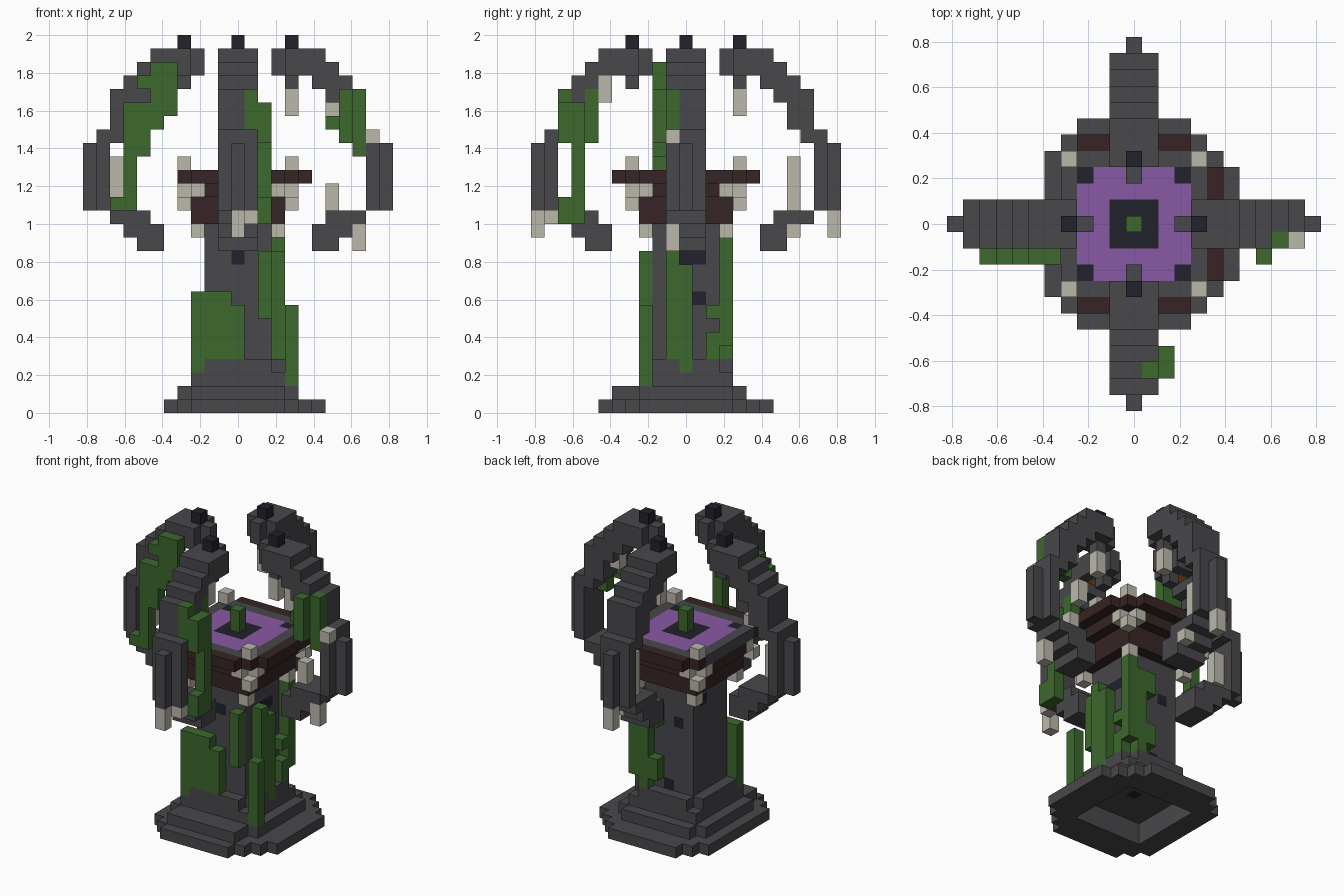
import bpy
import bmesh
from mathutils import Vector

UNIT = 2 / 28

if "Cube" in bpy.data.objects:
    bpy.data.objects.remove(bpy.data.objects["Cube"], do_unlink=True)


def make_material(name, red, green, blue):
    mat = bpy.data.materials.new(name)
    mat.use_nodes = True
    mat.diffuse_color = (red, green, blue, 1)
    shader = mat.node_tree.nodes["Principled BSDF"]
    shader.inputs["Base Color"].default_value = (red, green, blue, 1)
    shader.inputs["Roughness"].default_value = 0.9
    return mat


stone = make_material("stone grey", .065, .065, .072)
bone = make_material("bone white", .50, .48, .41)
moss = make_material("moss green", .045, .138, .026)
liquid = make_material("purple liquid", .246, .098, .376)
coal = make_material("coal black", .015, .016, .025)
wood = make_material("dark brown wood", .037, .018, .018)
ember = make_material("ember orange", .58, .19, .04)

cells = {}  # block position -> (part name, material)


def span(value):
    low, high = value if isinstance(value, tuple) else (value, value)
    return range(low, high + 1)


def fill(part, mat, xs, ys, zs):
    """Fill an inclusive range of blocks."""
    for x in span(xs):
        for y in span(ys):
            for z in span(zs):
                cells[x, y, z] = (part, mat)


def carve(xs, ys, zs):
    for x in span(xs):
        for y in span(ys):
            for z in span(zs):
                cells.pop((x, y, z), None)


def square(part, mat, half, zs):
    fill(part, mat, (-half, half), (-half, half), zs)


def cross(part, mat, long, short, zs):
    fill(part, mat, (-long, long), (-short, short), zs)
    fill(part, mat, (-short, short), (-long, long), zs)


# stepped base with a hollow underside
cross("base", stone, 6, 3, 0)
cross("base", stone, 5, 4, 0)
carve(-6, (-6, 6), 0)
cross("base", stone, 4, 3, 1)
fill("base", stone, (-3, 3), -5, 1)
square("base", stone, 3, 2)
cross("base", stone, 3, 2, 3)
carve((-3, 3), (-3, 3), (0, 1))
fill("base", coal, 0, 0, 2)

# tower shaft with dark holes
square("tower", stone, 2, (3, 13))
for hole in ((0, -2, 11), (2, 0, 11), (2, 1, 11), (2, 1, 8),
             (-1, 2, 10), (-2, 1, 12), (0, 2, 4)):
    fill("tower", coal, *hole)

# flared wooden bowl
square("bowl", wood, 3, (14, 15))
square("bowl", wood, 4, 16)
cross("bowl", wood, 5, 3, 17)
square("bowl", wood, 4, 17)
carve(-5, (-5, 5), 17)
cross("bowl_rim", stone, 4, 3, 17)
square("liquid", liquid, 3, 17)
square("liquid_core", coal, 1, 17)
fill("sprout", moss, 0, 0, (18, 19))

# bone corners of the bowl
for sx in (-1, 1):
    for sy in (-1, 1):
        fill("liquid_core", coal, 3 * sx, 3 * sy, 17)
        carve(4 * sx, 4 * sy, 16)
        for x, y, z in ((4, 4, 18), (3, 4, 16), (4, 3, 16), (4, 4, 15), (3, 3, 13)):
            fill("bowl_bones", bone, x * sx, y * sy, z)

# arm profile: (inner reach, outer reach, half width, heights)
ARM = (
    (6, 7, 1, 12), (6, 8, 1, 13), (7, 9, 1, 14), (10, 10, 1, (15, 19)),
    (11, 11, 0, (15, 19)), (9, 10, 1, 20), (8, 9, 1, (21, 22)),
    (7, 9, 1, 23), (6, 8, 1, 24), (4, 7, 1, 25), (4, 6, 1, 26),
    (3, 3, 0, (25, 26)), (4, 4, 0, 24),
)
DIRECTIONS = {"left": (1, 0), "right": (-1, 0), "front": (0, -1), "back": (0, 1)}


def arm_fill(part, mat, direction, reach, side, zs):
    dx, dy = direction
    for r in span(reach):
        for s in span(side):
            fill(part, mat, r * dx + s * dy, r * dy + s * dx, zs)


for name, direction in DIRECTIONS.items():
    for inner, outer, half, zs in ARM:
        arm_fill(name + "_arm", stone, direction, (inner, outer), (-half, half), zs)
    arm_fill(name + "_arm_tip", coal, direction, 4, 0, 27)
    arm_fill(name + "_arm_ember", ember, direction, 5, 0, 25)

# bone spikes on the arms
for xs, ys, zs in (
    (4, 0, (22, 23)), (7, 0, (22, 23)), (7, 0, (15, 16)),
    (9, -1, (12, 13)), (10, -1, 20),
    (-9, 0, (16, 18)),
    (0, -11, (13, 14)), (1, -10, 14), (-1, -6, 23), (1, -6, (23, 24)),
    (0, 4, (22, 23)), (0, 8, (15, 18)), (0, 11, (13, 14)), (1, 8, 13),
):
    fill("arm_bones", bone, xs, ys, zs)


def vine(part, xs, ys, zs):
    fill(part, moss, xs, ys, zs)


# moss on the arms
vine("right_arm_moss", -5, -2, (22, 25))
vine("right_arm_moss", -6, -2, (21, 25))
vine("right_arm_moss", -7, -2, (19, 24))
vine("right_arm_moss", -8, -2, (15, 22))
vine("right_arm_moss", -9, -2, 15)
carve(-7, -2, 23)
vine("left_arm_moss", 8, -2, (20, 23))
vine("left_arm_moss", 9, -1, (19, 23))
vine("left_arm_moss", 7, -1, 21)
vine("front_arm_moss", 2, -8, (14, 22))
vine("front_arm_moss", 1, -9, (20, 23))
vine("front_arm_moss", 2, -9, (14, 15))
vine("front_arm_moss", 2, -9, (20, 22))
vine("front_arm_moss", 1, -7, (20, 23))

# moss on the tower
vine("front_moss", (-3, -1), -3, (4, 8))
vine("front_moss", 0, -3, (4, 7))
vine("front_moss", -3, -3, 3)
vine("front_moss", 2, -3, (7, 11))
vine("left_moss", 4, -3, (2, 7))
vine("left_moss", 3, -1, (4, 11))
vine("left_moss", 3, 0, (3, 10))
vine("left_moss", 3, 2, (4, 5))
vine("left_moss", 3, 2, 7)
vine("left_moss", 3, 3, (5, 12))
vine("back_moss", 2, 3, (4, 11))
vine("back_moss", 1, 3, (10, 11))
vine("back_moss", 1, 3, (5, 6))

SIDES = [Vector(s) for s in ((1, 0, 0), (-1, 0, 0), (0, 1, 0),
                             (0, -1, 0), (0, 0, 1), (0, 0, -1))]


def build_part(part):
    """Make one mesh from the exposed block faces of a part."""
    bm = bmesh.new()
    mats = []
    for pos, (owner, mat) in cells.items():
        if owner != part:
            continue
        if mat not in mats:
            mats.append(mat)
        centre = Vector(pos) + Vector((0, 0, .5))
        for side in SIDES:
            if tuple(int(a + b) for a, b in zip(pos, side)) in cells:
                continue
            u = Vector((side.y, side.z, side.x)) / 2
            v = side.cross(u)
            mid = centre + side / 2
            corners = (mid + u + v, mid - u + v, mid - u - v, mid + u - v)
            face = bm.faces.new([bm.verts.new(c * UNIT) for c in corners])
            face.material_index = mats.index(mat)
            face.normal_update()
            if face.normal.dot(side) < 0:
                face.normal_flip()
    bmesh.ops.remove_doubles(bm, verts=bm.verts, dist=UNIT / 100)
    bmesh.ops.dissolve_limit(bm, angle_limit=.01, verts=bm.verts,
                             edges=bm.edges, delimit={'MATERIAL'})
    mesh = bpy.data.meshes.new(part)
    bm.to_mesh(mesh)
    bm.free()
    for mat in mats:
        mesh.materials.append(mat)
    bpy.context.collection.objects.link(bpy.data.objects.new(part, mesh))


for part in sorted({owner for owner, _ in cells.values()}):
    build_part(part)
